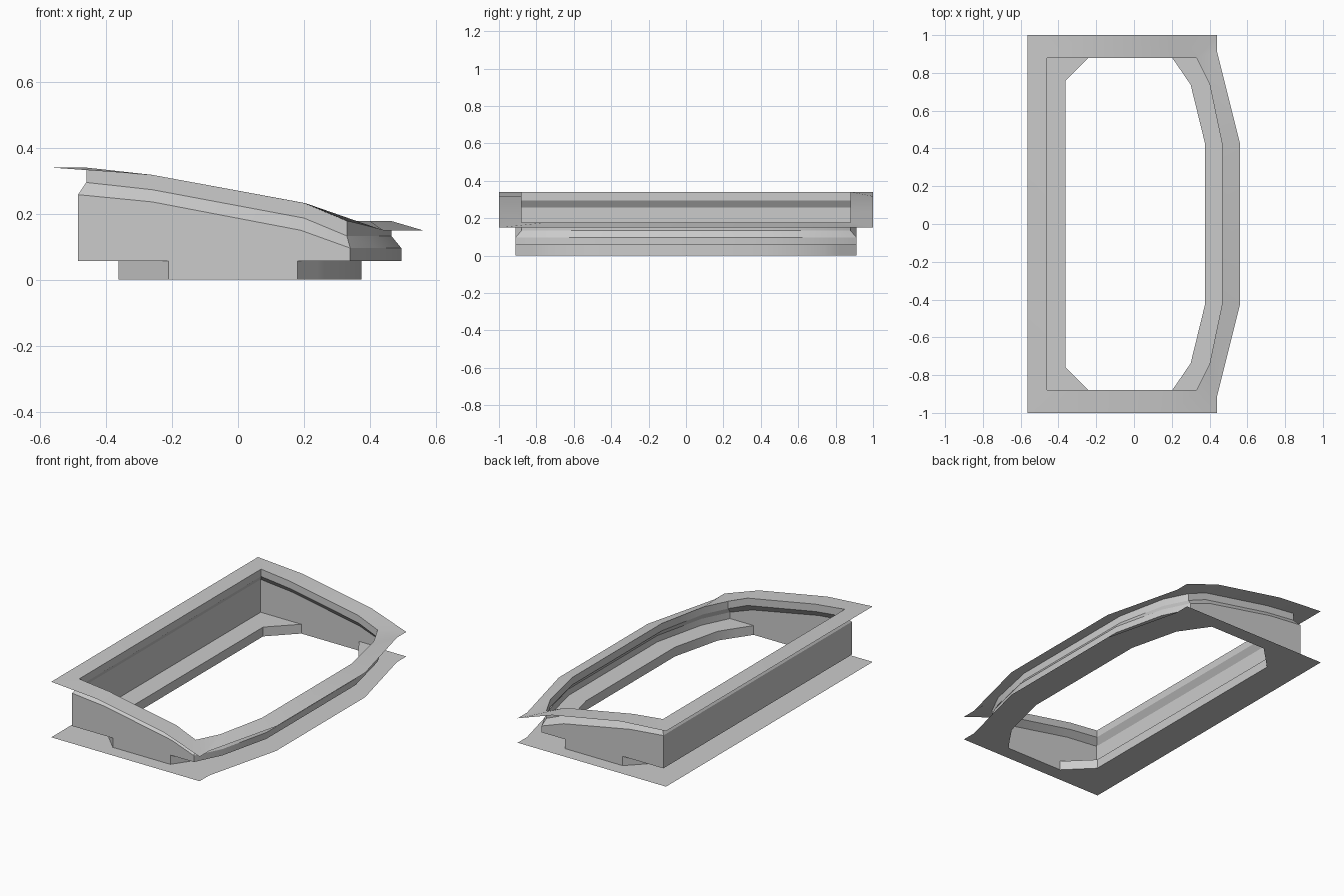
import bpy, bmesh
from math import radians

if "Cube" in bpy.data.objects:
    bpy.data.objects.remove(bpy.data.objects["Cube"])


def ring(half):
    """Close a half outline (y > 0, back to front) by mirroring it in y."""
    return half + [(x, -y, z) for x, y, z in reversed(half)]


def sheet(name, halves):
    """Skin a stack of matching outlines into one thin surface."""
    bm = bmesh.new()
    loops = [[bm.verts.new(p) for p in ring(h)] for h in halves]
    n = len(loops[0])
    for a, b in zip(loops, loops[1:]):
        for i in range(n):
            j = (i + 1) % n
            bm.faces.new((a[i], a[j], b[j], b[i]))
    bmesh.ops.remove_doubles(bm, verts=bm.verts, dist=0.0005)
    me = bpy.data.meshes.new(name)
    bm.to_mesh(me)
    bm.free()
    ob = bpy.data.objects.new(name, me)
    bpy.context.collection.objects.link(ob)
    bpy.ops.object.select_all(action='DESELECT')
    bpy.context.view_layer.objects.active = ob
    ob.select_set(True)
    bpy.ops.object.shade_smooth_by_angle(angle=radians(30))
    return ob


def lift(plan, heights):
    return [(x, y, z) for (x, y), z in zip(plan, heights)]


# Plan outlines, half only, running from the tall back edge to the low curved edge
outer = [(-0.565, 1), (-0.26, 1), (0.205, 1), (0.44, 1), (0.44, 0.91), (0.56, 0.43)]
mouth = [(-0.46, 0.88), (-0.26, 0.88), (0.20, 0.88), (0.33, 0.88), (0.40, 0.74), (0.465, 0.43)]
body = [(-0.485, 0.912), (-0.21, 0.912), (0.18, 0.912), (0.34, 0.912), (0.42, 0.75), (0.495, 0.43)]
slope_body = [(-0.485, 0.912), (-0.26, 0.912), (0.19, 0.912)] + body[3:]
hole = [(-0.362, 0.76), (-0.21, 0.912), (0.18, 0.912), (0.24, 0.825), (0.30, 0.737), (0.375, 0.43)]

top_z = [0.34, 0.318, 0.232, 0.178, 0.178, 0.178]
rim_z = [0.34, 0.318, 0.232, 0.15, 0.15, 0.15]

top_rim = lift(mouth, top_z)
lip_bottom = lift(mouth, [z - 0.045 for z in top_z])
shoulder = lift(slope_body, [z - 0.082 for z in top_z])
wall_foot = lift(body, [0.057] * 6)
hole_top = lift(hole, [0.057] * 6)
hole_bottom = lift(hole, [0] * 6)

# Sloping top flange
sheet("top_flange", [top_rim, lift(outer, rim_z)])
# Lip, flared shoulder, side walls, inner ledge and lower opening
sheet("frame_wall", [hole_bottom, hole_top, wall_foot, shoulder, lip_bottom, top_rim])
# Flat base flange
sheet("base_flange", [lift(outer, [0] * 6), hole_bottom])
